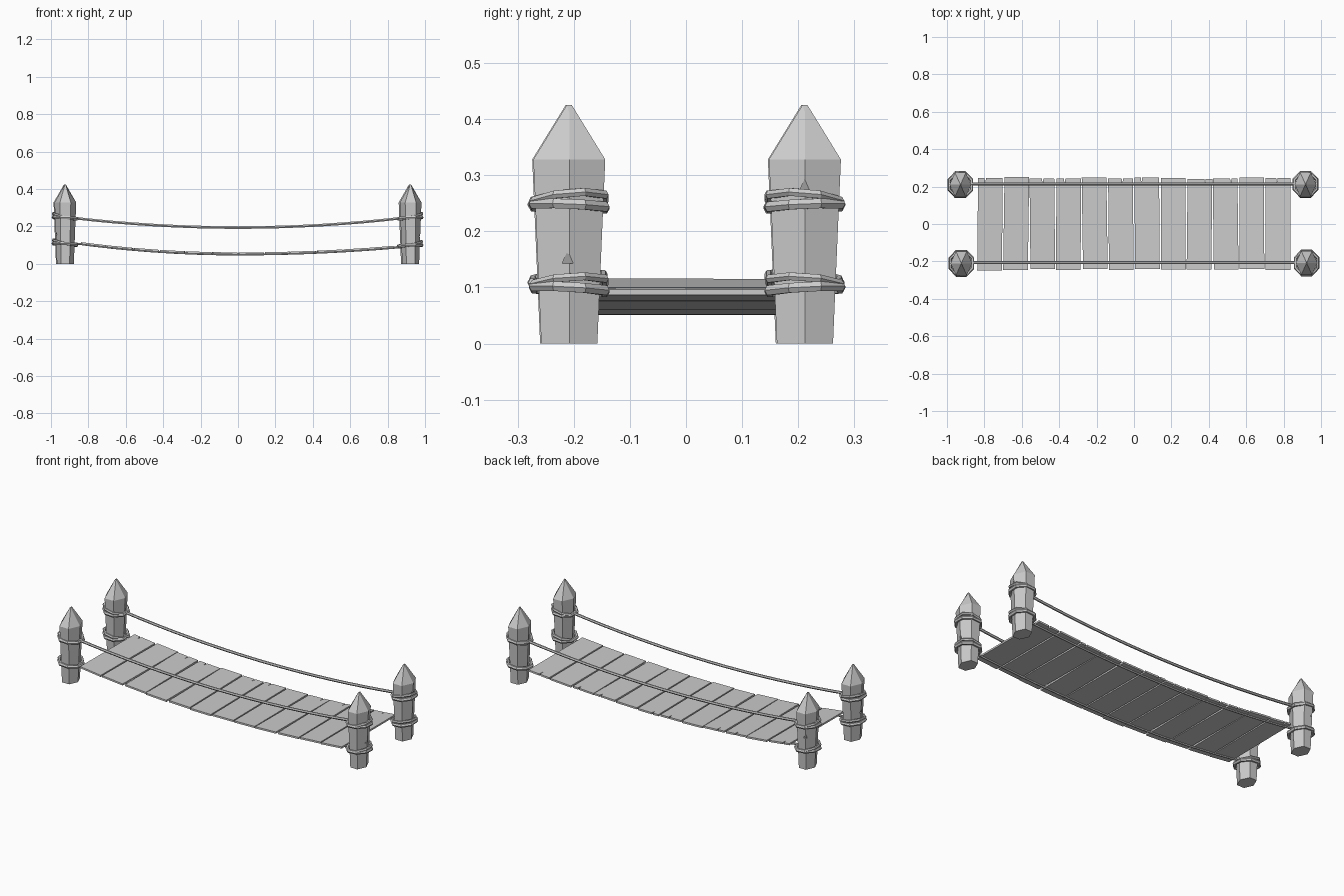
import bpy, bmesh, math, random
from mathutils import Vector, Matrix

random.seed(4)
cube = bpy.data.objects.get("Cube")
if cube:
    bpy.data.objects.remove(cube, do_unlink=True)

grey = bpy.data.materials.new("weathered grey")
grey.use_nodes = True
grey.diffuse_color = (0.6, 0.6, 0.6, 1)
grey.node_tree.nodes["Principled BSDF"].inputs["Base Color"].default_value = (0.6, 0.6, 0.6, 1)


def finish(name, bm):
    bmesh.ops.recalc_face_normals(bm, faces=bm.faces)
    mesh = bpy.data.meshes.new(name)
    bm.to_mesh(mesh)
    bm.free()
    mesh.materials.append(grey)
    obj = bpy.data.objects.new(name, mesh)
    bpy.context.collection.objects.link(obj)
    return obj


def skin(bm, rings, closed):
    """Join rings of points with quads; close into a loop or cap both ends."""
    rings = [[bm.verts.new(p) for p in ring] for ring in rings]
    n = len(rings[0])
    pairs = list(zip(rings, rings[1:]))
    if closed:
        pairs.append((rings[-1], rings[0]))
    else:
        bm.faces.new(rings[0])
        bm.faces.new(rings[-1])
    for a, b in pairs:
        for i in range(n):
            j = (i + 1) % n
            bm.faces.new((a[i], a[j], b[j], b[i]))


def post(name, x, y, chip_z, chip_angle):
    """Tapered six-sided stake with a split point and one chipped corner."""
    bm = bmesh.new()
    rings = []
    for z, scale in ((0, 0.78), (0.21, 0.92), (0.328, 1), (0.42, 0.07)):
        ring = []
        for i in range(6):
            a = i * math.pi / 3
            ring.append((x + 0.058 * scale * math.cos(a), y + 0.074 * scale * math.sin(a), z))
        rings.append(ring)
    skin(bm, rings, False)
    top = max(bm.faces, key=lambda f: f.calc_center_median().z)
    for v in top.verts:
        v.co.z += 0.005 if abs(v.co.y - y) > 0.002 else -0.008
    body = finish(name, bm)

    # Wedge that cuts the chip
    bm = bmesh.new()
    bmesh.ops.create_cone(bm, cap_ends=True, segments=3, radius1=0.025, radius2=0, depth=0.03)
    a = math.radians(chip_angle)
    bm.transform(Matrix.Translation((x + 0.058 * math.cos(a), y + 0.07 * math.sin(a), chip_z)))
    cutter = finish(name + "_chip_cutter", bm)
    cutter.hide_render = True
    cutter.hide_viewport = True
    cut = body.modifiers.new("chip", 'BOOLEAN')
    cut.operation = 'DIFFERENCE'
    cut.solver = 'EXACT'
    cut.object = cutter


def binding(name, x, y, z, tilt, roll, thick=0.01):
    """Eight-sided rope loop around a post, tilted along x and y."""
    bm = bmesh.new()
    rings = []
    for i in range(8):
        a = (i + 0.5) * math.pi / 4
        out = Vector((math.cos(a), math.sin(a), 0))
        mid = Vector((x + 0.064 * out.x, y + 0.068 * out.y, z + tilt * out.x + roll * out.y))
        ring = []
        for k in range(6):
            b = k * math.pi / 3
            ring.append(mid + out * thick * math.cos(b) + Vector((0, 0, thick * math.sin(b))))
        rings.append(ring)
    skin(bm, rings, True)
    finish(name, bm)


def rope(name, y, height, reach, radius):
    """Faceted rope following a sagging height curve along x."""
    bm = bmesh.new()
    rings = []
    for i in range(17):
        x = -reach + 2 * reach * i / 16
        ring = []
        for k in range(6):
            b = k * math.pi / 3
            ring.append((x, y + radius * math.cos(b), height(x) + radius * math.sin(b)))
        rings.append(ring)
    skin(bm, rings, False)
    finish(name, bm)


def deck_z(x):
    return 0.061 + (0.036 if x > 0 else 0.055) * (x / 0.84) ** 2


def rail_z(x):
    return 0.194 + 0.05 * (x / 0.87) ** 2


# Posts with two bindings each, every binding made of two crossing loops
posts = [("front_left", 0.923, -0.208, 0.158, 0),
         ("back_left", 0.917, 0.212, 0.28, 0),
         ("front_right", -0.923, -0.21, 0.17, 180),
         ("back_right", -0.928, 0.21, 0.2, 120)]
for label, x, y, chip_z, angle in posts:
    side = 1 if x > 0 else -1
    end = 1 if y > 0 else -1
    post(label + "_post", x, y, chip_z, angle)
    binding(label + "_upper_loop", x, y, 0.245, 0.004 * side, 0.003 * end)
    binding(label + "_upper_cross_loop", x, y, 0.254, 0.015 * side, -0.006 * end, 0.008)
    low = 0.1 if x > 0 else 0.108
    binding(label + "_lower_loop", x, y, low - 0.003, 0.004 * side, 0.004 * end)
    binding(label + "_lower_cross_loop", x, y, low + 0.006, 0.013 * side, -0.005 * end, 0.008)

# Hand rails and the ropes that carry the deck
for label, y in (("front", -0.207), ("back", 0.214)):
    rope(label + "_rail_rope", y, rail_z, 0.9, 0.008)
    rope(label + "_deck_rope", y, lambda x: deck_z(x) - 0.011, 0.9, 0.006)

# Planks: slightly uneven boards, some with a split end
for i in range(12):
    x0 = -0.84 + 0.14 * i + 0.004
    x1 = x0 + 0.132
    skew = random.uniform(-0.004, 0.004)
    front = -0.244 + random.uniform(-0.005, 0.005)
    back = 0.246 + random.uniform(-0.005, 0.005)
    outline = [(x0 + skew, front), (x1 + skew, front), (x1 - skew, back)]
    if i % 3 != 1:
        s = x0 + random.uniform(0.03, 0.1)
        outline += [(s + 0.004, back), (s, back - 0.03), (s - 0.004, back)]
    outline.append((x0 - skew, back))
    z0, z1 = deck_z(x0), deck_z(x1)
    rings = []
    for drop in (0.01, 0):
        rings.append([(x, y, z0 + (z1 - z0) * (x - x0) / (x1 - x0) - drop) for x, y in outline])
    bm = bmesh.new()
    skin(bm, rings, False)
    finish("plank_%d" % (i + 1), bm)
